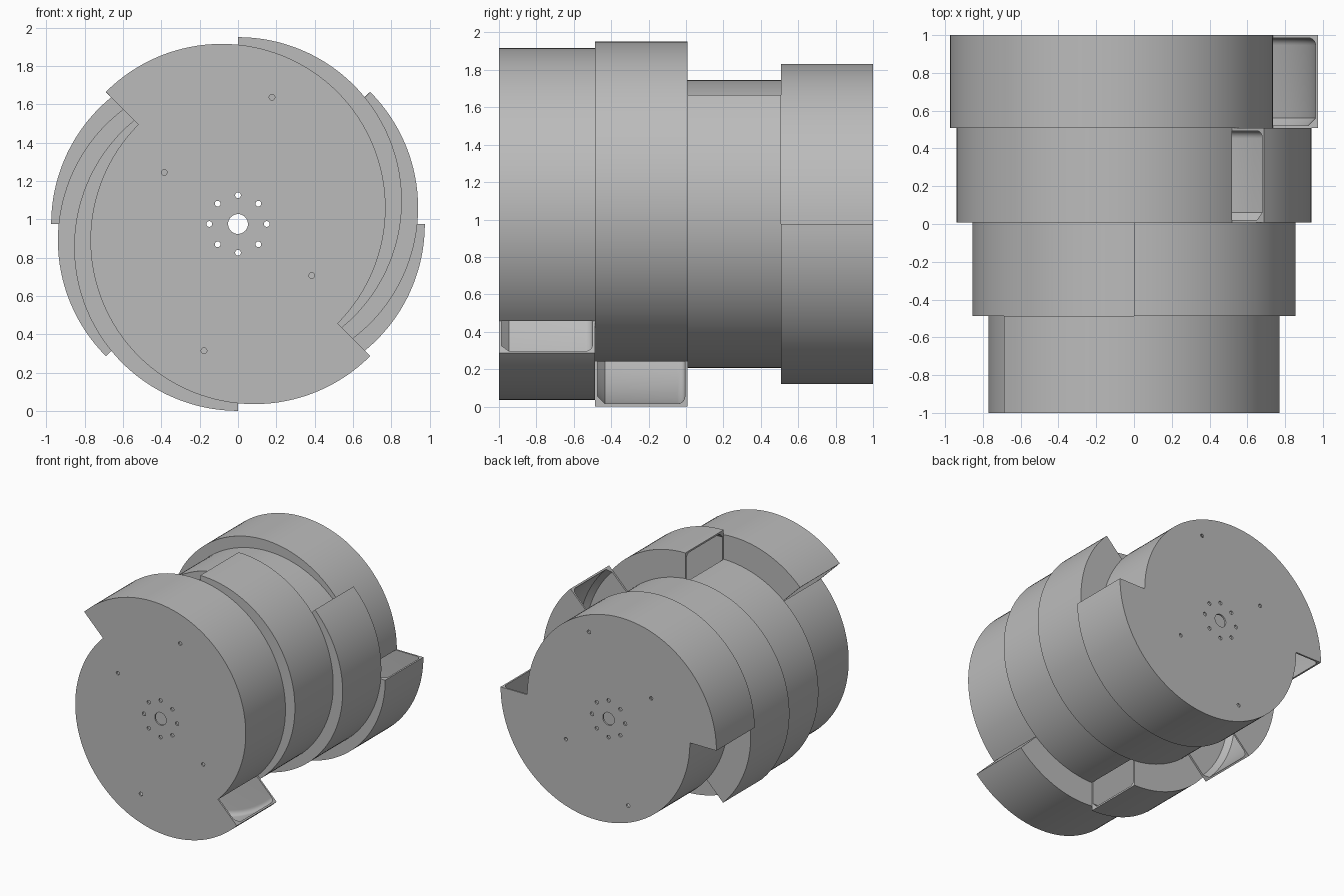
import bpy, bmesh, math
from mathutils import Matrix

cube = bpy.data.objects.get("Cube")
if cube:
    bpy.data.objects.remove(cube, do_unlink=True)

RADIUS, OFFSET, AXIS_Z = 0.855, 0.12, 0.976
WALL, FILLET, STEPS = 0.014, 0.04, 64
LEVELS = [-1.0, -0.487, 0.008, 0.507, 1.0]

grey = bpy.data.materials.new("light_grey")
grey.use_nodes = True
colour = (0.5, 0.5, 0.5, 1)
grey.diffuse_color = colour
grey.node_tree.nodes["Principled BSDF"].inputs["Base Color"].default_value = colour


def add_object(name, bm):
    bmesh.ops.recalc_face_normals(bm, faces=bm.faces)
    mesh = bpy.data.meshes.new(name)
    bm.to_mesh(mesh)
    bm.free()
    obj = bpy.data.objects.new(name, mesh)
    bpy.context.collection.objects.link(obj)
    return obj


def polar(r, degrees):
    a = math.radians(degrees)
    return r * math.cos(a), r * math.sin(a)


# Cutter for the shaft hole, the bolt ring and the pin holes in both end plates
def hole_cutter():
    bm = bmesh.new()

    def rod(x, z, r, y, depth):
        place = Matrix.Translation((x, y, AXIS_Z + z)) @ Matrix.Rotation(math.pi / 2, 4, "X")
        place = place @ Matrix.Rotation(0.1, 4, "Z")
        bmesh.ops.create_cone(bm, cap_ends=True, segments=24, radius1=r, radius2=r,
                              depth=depth, matrix=place)

    rod(0, 0, 0.052, 0, 3)
    for i in range(8):
        rod(*polar(0.15, 45 * i), 0.015, 0, 3)
    for r, angle in ((0.685, 75), (0.47, 145)):
        for turn in (0, 180):
            for y in (-1, 1):
                rod(*polar(r, angle + turn), 0.015, y, 0.1)
    obj = add_object("hole_cutter", bm)
    obj.hide_render = True
    obj.hide_viewport = False
    return obj


# C-shaped section: outer skin, then the hollow with a front chamfer and a back fillet
def bucket_profile(y0, y1):
    inner = RADIUS - WALL
    points = [(0, y0), (RADIUS, y0), (RADIUS, y1), (0, y1), (0, y1 - WALL)]
    for i in range(7):
        c, s = polar(FILLET, 90 - 15 * i)
        points.append((inner - FILLET + c, y1 - WALL - FILLET + s))
    points += [(inner, y0 + WALL + FILLET), (inner - FILLET, y0 + WALL), (0, y0 + WALL)]
    return points


# Half drum: the section turned clockwise through half a circle about its own offset axis
def half_drum(name, y0, y1, tip):
    bm = bmesh.new()
    cx, cz = polar(OFFSET, tip)
    profile = bucket_profile(y0, y1)
    on_axis = {i: bm.verts.new((cx, y, AXIS_Z + cz))
               for i, (r, y) in enumerate(profile) if r == 0}
    rings = []
    for step in range(STEPS + 1):
        ring = []
        for i, (r, y) in enumerate(profile):
            x, z = polar(r, tip - 180 * step / STEPS)
            ring.append(on_axis.get(i) or bm.verts.new((cx + x, y, AXIS_Z + cz + z)))
        rings.append(ring)
    for a, b in zip(rings, rings[1:]):
        for i in range(len(profile)):
            j = (i + 1) % len(profile)
            corners = list(dict.fromkeys((a[i], a[j], b[j], b[i])))
            if len(corners) > 2:
                bm.faces.new(corners)
    bm.faces.new(rings[0])
    bm.faces.new(rings[-1])
    obj = add_object(name, bm)
    obj.data.materials.append(grey)
    return obj


cutter = hole_cutter()
cutter.data.materials.append(grey)

# Four stages, each turned an eighth of a circle from the one before
for k, (y0, y1) in enumerate(zip(LEVELS, LEVELS[1:])):
    for side, label in enumerate(("first", "second")):
        drum = half_drum(f"stage_{k + 1}_{label}_bucket", y0, y1, 135 - 45 * k + 180 * side)
        holes = drum.modifiers.new("holes", "BOOLEAN")
        holes.operation = "DIFFERENCE"
        holes.solver = "EXACT"
        holes.object = cutter
        bpy.ops.object.select_all(action="DESELECT")
        drum.select_set(True)
        bpy.context.view_layer.objects.active = drum
        bpy.ops.object.modifier_apply(modifier=holes.name)
        bpy.ops.object.shade_smooth_by_angle(angle=math.radians(30))

bpy.data.objects.remove(cutter, do_unlink=True)
